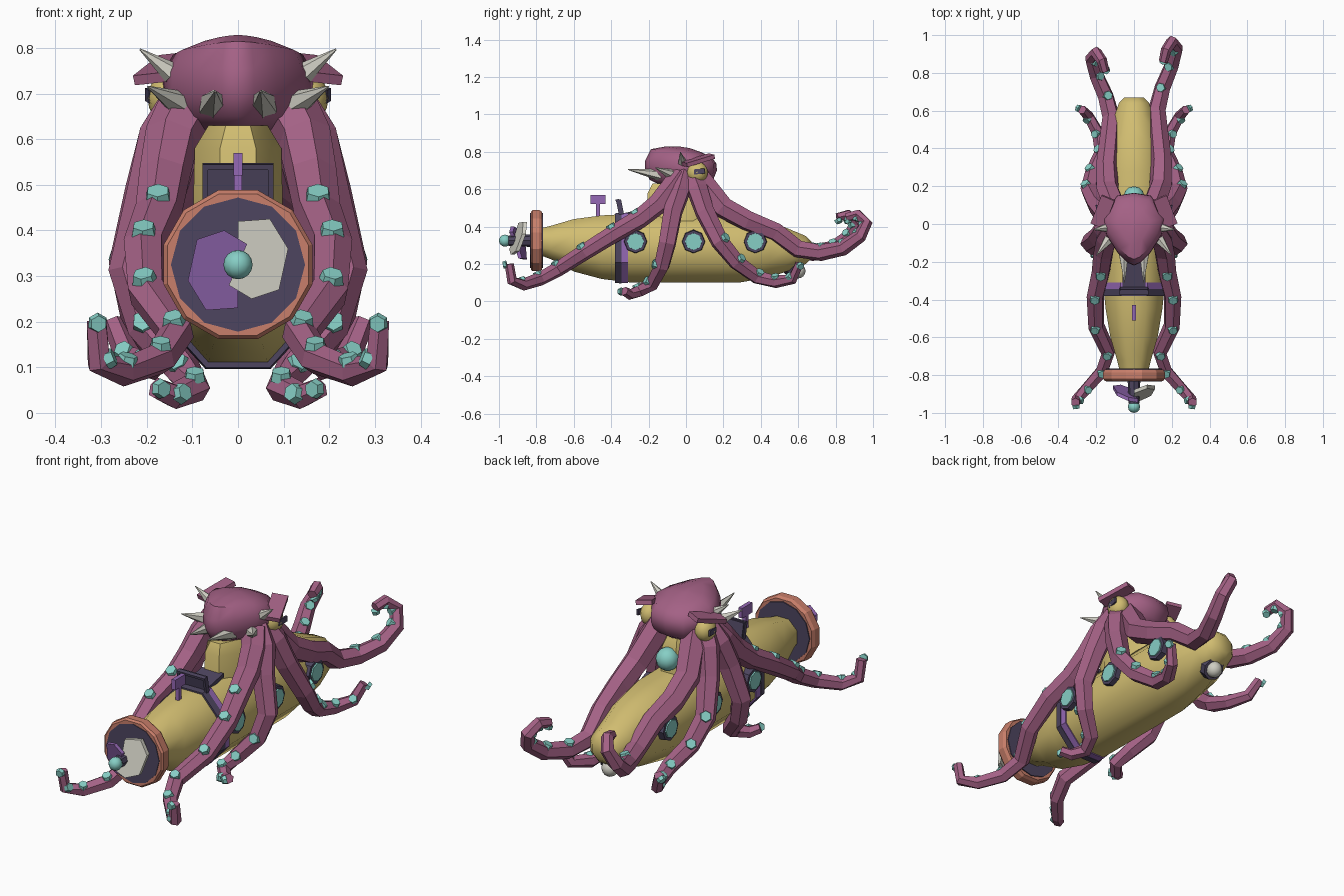
import bpy, bmesh, math
from mathutils import Vector, Matrix

if "Cube" in bpy.data.objects:
    bpy.data.objects.remove(bpy.data.objects["Cube"], do_unlink=True)


def material(name, rgb):
    m = bpy.data.materials.new(name)
    m.use_nodes = True
    m.diffuse_color = (*rgb, 1)
    m.node_tree.nodes["Principled BSDF"].inputs["Base Color"].default_value = (*rgb, 1)
    return m


YELLOW = material("hull yellow", (.64, .51, .165))
PINK = material("skin mauve", (.37, .12, .235))
TEAL = material("glass teal", (.24, .62, .56))
DARK = material("dark violet", (.075, .06, .115))
PURPLE = material("bright purple", (.3, .14, .46))
COPPER = material("copper", (.58, .21, .145))
BONE = material("bone white", (.62, .61, .54))


def finish(name, bm, mat, smooth=None):
    bmesh.ops.recalc_face_normals(bm, faces=bm.faces)
    me = bpy.data.meshes.new(name)
    bm.to_mesh(me)
    bm.free()
    ob = bpy.data.objects.new(name, me)
    bpy.context.collection.objects.link(ob)
    me.materials.append(mat)
    if smooth:
        bpy.ops.object.select_all(action='DESELECT')
        ob.select_set(True)
        bpy.context.view_layer.objects.active = ob
        bpy.ops.object.shade_smooth_by_angle(angle=math.radians(smooth))
    return ob


def loft(name, rings, mat, smooth=None):
    """Skin a list of equal-length point rings and cap both ends."""
    bm = bmesh.new()
    vs = [[bm.verts.new(p) for p in r] for r in rings]
    n = len(vs[0])
    for a, b in zip(vs, vs[1:]):
        for i in range(n):
            j = (i + 1) % n
            bm.faces.new((a[i], a[j], b[j], b[i]))
    bm.faces.new(vs[0])
    bm.faces.new(vs[-1])
    return finish(name, bm, mat, smooth)


def oval(n, rx, ry):
    """Oval whose flat sides reach rx and ry."""
    k = 1 / math.cos(math.pi / n)
    return [(rx * k * math.cos((i + .5) * math.tau / n),
             ry * k * math.sin((i + .5) * math.tau / n)) for i in range(n)]


def along_y(n, stations):
    return [[(x, y, cz + z) for x, z in oval(n, rx, rz)] for y, cz, rx, rz in stations]


def cone(bm, base, tip, r1, r2, n):
    d = Vector(tip) - Vector(base)
    mid = (Vector(tip) + Vector(base)) / 2
    rot = d.to_track_quat('Z', 'Y').to_matrix().to_4x4()
    bmesh.ops.create_cone(bm, cap_ends=True, segments=n, radius1=r1, radius2=r2,
                          depth=d.length, matrix=Matrix.Translation(mid) @ rot)


def rod(name, base, tip, r1, r2, n, mat):
    bm = bmesh.new()
    cone(bm, base, tip, r1, r2, n)
    return finish(name, bm, mat)


def ball(name, pos, r, mat, scale=(1, 1, 1)):
    bm = bmesh.new()
    bmesh.ops.create_uvsphere(bm, u_segments=12, v_segments=8, radius=r,
                              matrix=Matrix.Translation(pos) @ Matrix.Diagonal((*scale, 1)))
    return finish(name, bm, mat, 60)


def box(name, pos, size, mat, rot=(0, 0, 0)):
    bm = bmesh.new()
    r = Matrix.Rotation(rot[2], 4, 'Z') @ Matrix.Rotation(rot[1], 4, 'Y') @ Matrix.Rotation(rot[0], 4, 'X')
    bmesh.ops.create_cube(bm, size=1, matrix=Matrix.Translation(pos) @ r @ Matrix.Diagonal((*size, 1)))
    return finish(name, bm, mat)


# Hull, tower and the band around the hull
loft("hull", along_y(8, [(-.8, .32, .07, .065), (-.72, .315, .09, .09), (-.6, .3, .125, .14),
                         (-.45, .29, .15, .17), (-.3, .285, .165, .183), (.28, .28, .165, .18),
                         (.45, .28, .14, .15), (.58, .275, .1, .1), (.64, .275, .08, .075),
                         (.67, .275, .05, .045)]), YELLOW, 50)
loft("band_dark", along_y(8, [(-.38, .285, .168, .186), (-.345, .285, .172, .189)]), DARK)
loft("band_purple", along_y(8, [(-.345, .285, .17, .187), (-.31, .285, .17, .187)]), PURPLE)
loft("tower", [[(x, y - .035, z) for x, y in oval(8, rx, ry)] for z, rx, ry in
               [(.38, .1, .175), (.58, .095, .17), (.63, .065, .145)]], YELLOW, 50)
ball("tower_rear_window", (0, .145, .535), .055, TEAL)

# Front hatch and periscope
tilt = (.2, 0, 0)
box("hatch_panel", (0, -.345, .495), (.15, .015, .1), DARK, tilt)
box("hatch_floor", (0, -.27, .475), (.12, .15, .02), DARK, tilt)
for s in (-1, 1):
    box("hatch_frame", (s * .072, -.355, .495), (.012, .02, .1), DARK, tilt)
box("hatch_frame_top", (0, -.366, .54), (.155, .02, .012), DARK, tilt)
box("periscope_post", (0, -.47, .48), (.018, .02, .1), PURPLE)
box("periscope_head", (0, -.47, .545), (.02, .08, .05), PURPLE)

# Propeller shroud
axis = .325
loft("shroud_ring", along_y(12, [(y, axis, r, r) for y, r in (
    (-.77, .14), (-.77, .155), (-.785, .163), (-.82, .163), (-.83, .155), (-.83, .142))]), COPPER)
rod("shroud_disc", (0, -.765, axis), (0, -.833, axis), .147, .147, 12, DARK)
rod("propeller_shaft", (0, -.8, axis), (0, -.95, axis), .035, .028, 8, DARK)
ball("propeller_tip", (0, -.968, axis), .032, TEAL)
blade = [(0, 0), (0, .095), (.07, .1), (.11, .035), (.09, -.055), (.03, -.075), (-.02, -.045)]
for s, mat in ((1, BONE), (-1, PURPLE)):
    loft("propeller_blade", [[(s * x, -.915 + .35 * x + .3 * z + t, axis + s * z) for x, z in blade]
                             for t in (-.01, .01)], mat)

# Portholes and belly lamp
for s in (-1, 1):
    for y in (-.27, .04, .37):
        x = .15 if y < .3 else .135
        rod("porthole_rim", (s * x, y, .32), (s * (x + .04), y, .32), .064, .06, 8, DARK)
        rod("porthole_glass", (s * x, y, .32), (s * (x + .047), y, .32), .047, .045, 8, TEAL)
rod("lamp_socket", (0, .54, .215), (0, .597, .165), .058, .055, 8, DARK)
ball("lamp", (0, .599, .163), .04, BONE)

# Head: a shield-shaped plan scaled up through the height, sloping down to the rear
side = [(.035, -.205), (.085, -.155), (.145, -.06), (.168, .03), (.09, .15)]
plan = [(0, -.22)] + side + [(0, .165)] + [(-x, y) for x, y in reversed(side)]
loft("head", [[(x * k, y * k, z - slope * (y * k + .12)) for x, y in plan] for k, z, slope in
              [(.6, .62, 0), (.88, .65, 0), (1, .7, 0), (.99, .75, .05),
               (.85, .805, .14), (.5, .83, .16), (.12, .842, .16)]], PINK, 50)

# Eyes, brows and spikes
for s in (-1, 1):
    ball("eye", (s * .15, .06, .69), .057, YELLOW, (.85, 1, 1))
    box("pupil", (s * .195, .072, .695), (.009, .058, .028), DARK, (.1, 0, -s * .15))
    box("brow", (s * .165, .065, .755), (.075, .165, .022), PINK, (.28, s * .1, s * .4))
    for base, tip, r in (((.055, -.13, .675), (.05, -.31, .705), .034),
                         ((.125, -.07, .675), (.198, -.165, .715), .032),
                         ((.145, -.02, .745), (.215, -.03, .797), .024)):
        rod("spike", (s * base[0], *base[1:]), (s * tip[0], *tip[1:]), r, .002, 6, BONE)


def tentacle(name, s, path, target, first_stud, shrink=1):
    """Hexagonal tapering sweep with raised studs on the side facing the target."""
    pts = [Vector((s * x, y * shrink, z)) for x, y, z in path]
    goal = Vector((s * target[0], *target[1:]))
    last = len(pts) - 1
    rings, studs, side_dir = [], bmesh.new(), Vector((0, 1, 0))
    for i, p in enumerate(pts):
        t = (pts[min(i + 1, last)] - pts[max(i - 1, 0)]).normalized()
        side_dir = (side_dir - t * side_dir.dot(t)).normalized()
        other = t.cross(side_dir)
        r = .056 - .035 * i / last
        rings.append([p + side_dir * x + other * z for x, z in oval(6, r, r)])
        if i >= first_stud:
            d = goal - p
            d = (d - t * d.dot(t)).normalized()
            cone(studs, p + d * r * .7, p + d * (r + .012), r * .35 + .015, r * .3 + .012, 6)
    loft(name, rings, PINK)
    finish(name + "_studs", studs, TEAL)


# Four tentacles on each side, sweeping forward and back
for s, label in ((1, "left"), (-1, "right")):
    tentacle(label + "_front_upper_tentacle", s, [
        (.11, -.03, .67), (.145, -.08, .605), (.162, -.15, .52), (.175, -.25, .44),
        (.205, -.38, .365), (.2, -.54, .265), (.135, -.68, .175), (.17, -.78, .12),
        (.25, -.87, .09), (.305, -.93, .11), (.31, -.945, .2)], (.3, -1.5, 1), 3)
    tentacle(label + "_front_lower_tentacle", s, [
        (.11, -.01, .67), (.16, -.03, .6), (.19, -.07, .48), (.235, -.1, .31), (.2, -.13, .19),
        (.12, -.18, .095), (.095, -.25, .055), (.14, -.3, .037), (.18, -.33, .055)], (.3, -2, .3), 4)
    tentacle(label + "_rear_lower_tentacle", s, [
        (.11, .03, .67), (.16, .06, .6), (.195, .1, .48), (.235, .18, .32), (.215, .27, .21),
        (.17, .38, .13), (.19, .48, .105), (.24, .57, .12), (.275, .605, .2)], (.8, 1, .8), 3)
    tentacle(label + "_rear_upper_tentacle", s, [
        (.09, .06, .67), (.14, .2, .5), (.145, .33, .43), (.13, .48, .37), (.12, .6, .28),
        (.15, .72, .26), (.2, .84, .285), (.225, .93, .35), (.2, .965, .42), (.17, .92, .465),
        (.155, .86, .45)], (.15, .84, .43), 5, .97 + s * .03)
